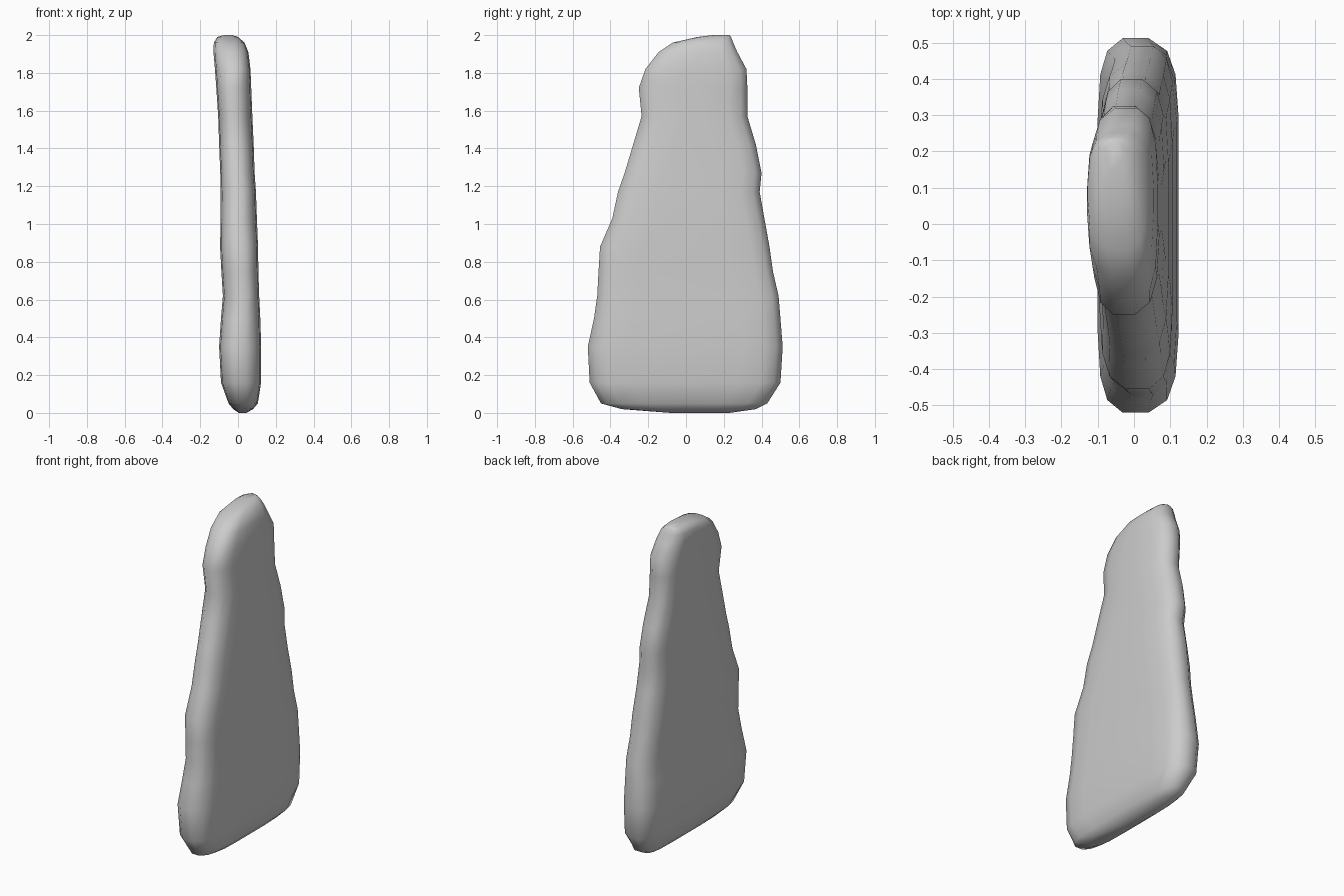
import bpy, bmesh, random

random.seed(4)

# Slab outline by height: z, front y, back y, left x, right x
rings = [
    (0.00, -0.08, 0.23, 0.005, 0.045),
    (0.02, -0.34, 0.37, -0.025, 0.08),
    (0.05, -0.45, 0.43, -0.05, 0.105),
    (0.16, -0.51, 0.50, -0.09, 0.122),
    (0.35, -0.52, 0.512, -0.10, 0.123),
    (0.50, -0.487, 0.50, -0.09, 0.118),
    (0.62, -0.47, 0.49, -0.08, 0.112),
    (0.75, -0.463, 0.46, -0.088, 0.108),
    (0.88, -0.455, 0.442, -0.095, 0.106),
    (1.03, -0.39, 0.415, -0.092, 0.10),
    (1.17, -0.36, 0.39, -0.092, 0.095),
    (1.27, -0.325, 0.40, -0.094, 0.088),
    (1.42, -0.28, 0.37, -0.10, 0.083),
    (1.57, -0.235, 0.325, -0.105, 0.076),
    (1.72, -0.25, 0.325, -0.115, 0.07),
    (1.82, -0.215, 0.32, -0.122, 0.066),
    (1.91, -0.145, 0.272, -0.13, 0.055),
    (1.96, -0.07, 0.25, -0.128, 0.035),
    (1.99, 0.06, 0.238, -0.11, 0.00),
    (2.00, 0.14, 0.23, -0.075, -0.03),
]

# Rounded edge: inset from the end, share of the half thickness
edge = [(0.0, 0.32), (0.035, 0.74), (0.10, 0.93), (0.22, 1.0)]


def section(z, y0, y1, x0, x1):
    cx, hx, w = (x0 + x1) / 2, (x1 - x0) / 2, y1 - y0
    k = min(1.0, w / 0.5)
    front = [(y0 + i * k, s) for i, s in edge]
    back = [(y1 - i * k, s) for i, s in reversed(edge)]
    side = front + back
    shift = random.uniform(-0.012, 0.012)      # wandering edge ridge
    pts = []
    for sign, row in ((1, side), (-1, side[::-1])):
        for y, s in row:
            pts.append((cx + sign * hx * s + shift * (1 - s), y, z))
    return pts


# Standing stone: loft the sections and close both ends
bm = bmesh.new()
loops = [[bm.verts.new(p) for p in section(*r)] for r in rings]
n = len(loops[0])
for a, b in zip(loops, loops[1:]):
    for i in range(n):
        j = (i + 1) % n
        bm.faces.new((a[i], a[j], b[j], b[i]))
bm.faces.new(loops[0][::-1])
bm.faces.new(loops[-1])
bmesh.ops.recalc_face_normals(bm, faces=bm.faces)
for f in bm.faces:
    f.smooth = True

mesh = bpy.data.meshes.new("standing_stone")
bm.to_mesh(mesh)
bm.free()
stone = bpy.data.objects.new("standing_stone", mesh)
bpy.context.collection.objects.link(stone)
